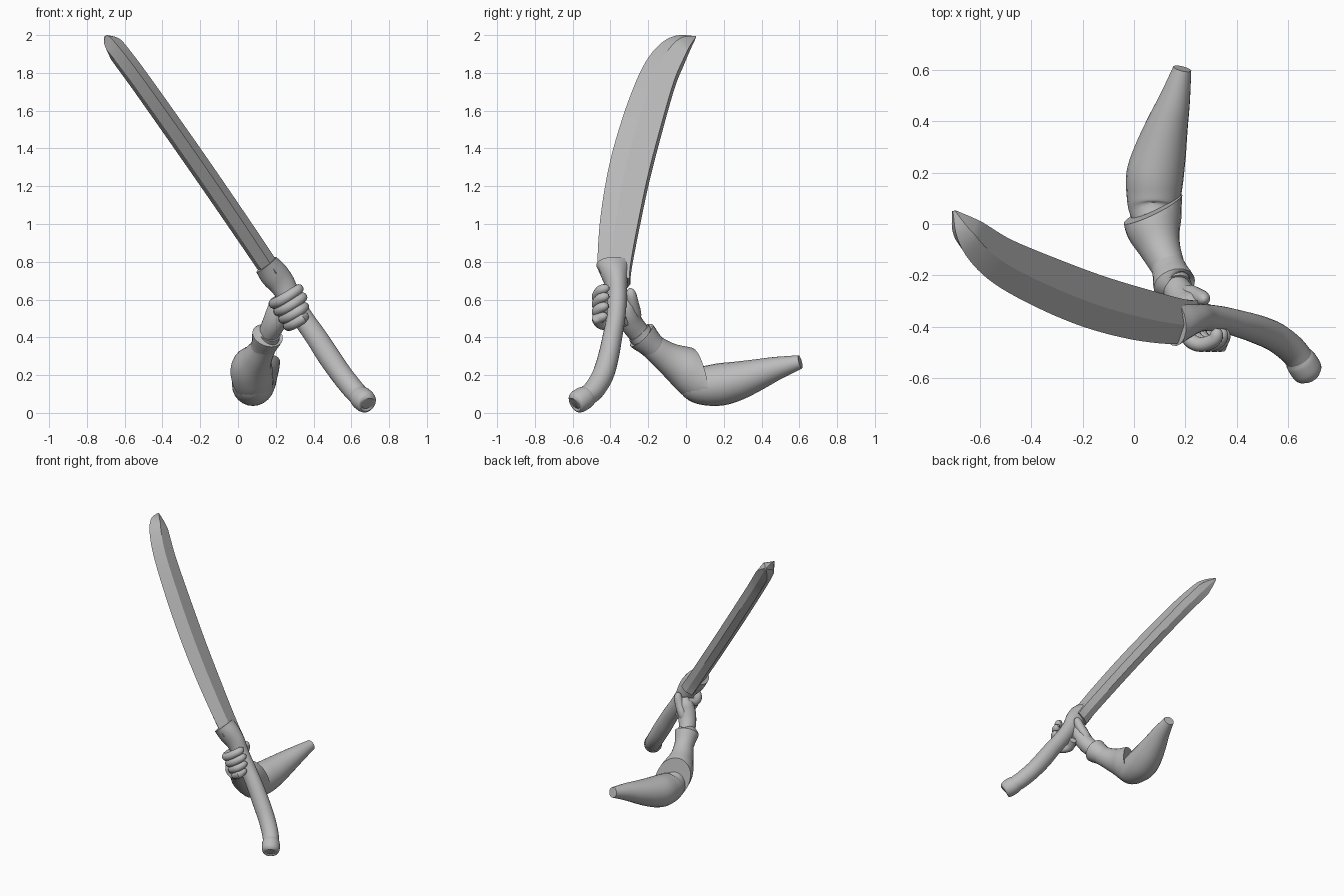
import bpy, bmesh, math
from mathutils import Vector

if "Cube" in bpy.data.objects:
    bpy.data.objects.remove(bpy.data.objects["Cube"])

grey = bpy.data.materials.new("plain_grey")
grey.use_nodes = True
grey.diffuse_color = (0.5, 0.5, 0.5, 1)
grey.node_tree.nodes["Principled BSDF"].inputs["Base Color"].default_value = (0.5, 0.5, 0.5, 1)

# Direction through the thickness of the sword
N = Vector((0.83, 0.15, 0.54)).normalized()


def on_sword(y, z, t=0.0):
    """Point on the sword plane, pushed t through its thickness."""
    return Vector((0.665 - 0.65 * z - 0.18 * (y + 0.36), y, z)) + N * t


def loft(name, rings, angle, trim=None):
    """Skin a list of equal rings, cap both ends, optionally cut off beyond a plane."""
    bm = bmesh.new()
    rows = [[bm.verts.new(p) for p in ring] for ring in rings]
    n = len(rows[0])
    for a, b in zip(rows, rows[1:]):
        for i in range(n):
            j = (i + 1) % n
            bm.faces.new((a[i], a[j], b[j], b[i]))
    bm.faces.new(rows[0][::-1])
    bm.faces.new(rows[-1])
    bmesh.ops.remove_doubles(bm, verts=bm.verts, dist=0.0002)
    if trim:
        cut = bmesh.ops.bisect_plane(bm, geom=bm.verts[:] + bm.edges[:] + bm.faces[:],
                                     plane_co=trim[0], plane_no=trim[1], clear_outer=True)
        bmesh.ops.edgeloop_fill(bm, edges=[e for e in cut["geom_cut"]
                                           if isinstance(e, bmesh.types.BMEdge)])
    bmesh.ops.recalc_face_normals(bm, faces=bm.faces)
    mesh = bpy.data.meshes.new(name)
    bm.to_mesh(mesh)
    bm.free()
    mesh.materials.append(grey)
    ob = bpy.data.objects.new(name, mesh)
    bpy.context.collection.objects.link(ob)
    bpy.ops.object.select_all(action='DESELECT')
    ob.select_set(True)
    bpy.context.view_layer.objects.active = ob
    bpy.ops.object.shade_smooth_by_angle(angle=math.radians(angle))


def smooth_path(rows, steps):
    """Catmull-Rom through rows of numbers."""
    rows = [Vector(r) for r in rows]
    ext = [2 * rows[0] - rows[1]] + rows + [2 * rows[-1] - rows[-2]]
    out = []
    for a, b, c, d in zip(ext, ext[1:], ext[2:], ext[3:]):
        for k in range(steps):
            t = k / steps
            out.append(0.5 * (2 * b + (c - a) * t + (2 * a - 5 * b + 4 * c - d) * t * t
                              + (3 * b - 3 * c + d - a) * t ** 3))
    return out + [rows[-1]]


def tube(name, stations, ref=(1, 0, 0), sides=24, steps=4, trim=None):
    """Oval tube; each station is x, y, z, radius along ref, radius across it."""
    full = [tuple(s) if len(s) == 5 else (*s, s[3]) for s in stations]
    path = smooth_path(full, steps)
    pos = [Vector(p[:3]) for p in path]
    rings = []
    for i, p in enumerate(path):
        tan = (pos[min(i + 1, len(pos) - 1)] - pos[max(i - 1, 0)]).normalized()
        r = Vector(ref)
        u = (r - tan * r.dot(tan)).normalized()
        v = tan.cross(u)
        rings.append([pos[i] + u * p[3] * math.cos(a) + v * p[4] * math.sin(a)
                      for a in (2 * math.pi * k / sides for k in range(sides))])
    loft(name, rings, 40, trim)


# Curved blade: front edge and back edge stations (y, z, y, z)
edges = [(-.455, .74, -.295, .68), (-.468, .82, -.288, .76), (-.45, 1.06, -.25, .96),
         (-.40, 1.34, -.195, 1.22), (-.32, 1.61, -.128, 1.48), (-.23, 1.83, -.06, 1.72),
         (-.14, 1.95, -.012, 1.84), (-.05, 1.998, .022, 1.92), (.05, 1.995, .052, 1.985)]
# Section: bevelled cutting edge, flat cheeks, narrow ridged spine
section = [(0, 0), (.38, 1), (.93, 1), (1, 0), (.93, -1), (.38, -1)]
rings = []
for fy, fz, by, bz in smooth_path(edges, 5):
    front, back = Vector((fy, fz)), Vector((by, bz))
    half = min(0.048, 0.32 * (front - back).length + 0.004)
    rings.append([on_sword(*front.lerp(back, f), t * half) for f, t in section])
loft("blade", rings, 15)

# Handle with flared collar, and blunt pommel
tube("handle", [(.15, -.382, .785, .066, .094), (.19, -.376, .735, .076, .075),
                (.235, -.368, .68, .07, .058), (.28, -.365, .6, .058, .052),
                (.345, -.372, .5, .056, .05), (.415, -.39, .4, .058, .052),
                (.48, -.41, .3, .06, .055), (.55, -.44, .2, .058, .057),
                (.61, -.485, .125, .057, .056), (.645, -.525, .088, .055, .054)], ref=N)
tube("pommel", [(.638, -.518, .094, .054), (.65, -.535, .082, .061),
                (.672, -.568, .062, .061, .062), (.685, -.587, .052, .052), (.687, -.59, .05, .03)], ref=N)

# Upper arm, and a bracer whose elbow end is cut on the slant
tube("upper_arm", [(.075, .0, .19, .07), (.075, .05, .155, .095), (.077, .11, .145, .106),
                   (.082, .19, .152, .112), (.102, .28, .172, .102), (.128, .38, .203, .083),
                   (.157, .48, .236, .062), (.188, .605, .27, .036)])
tube("bracer", [(.085, .22, .165, .112, .122), (.075, .1, .174, .112, .13),
                (.073, .0, .236, .111, .117), (.10, -.09, .288, .082, .086),
                (.13, -.16, .338, .067, .07), (.15, -.21, .38, .062, .066),
                (.165, -.25, .425, .062, .066)],
     trim=((.075, .06, .18), (-.45, 1, .15)))
tube("wrist_cuff", [(.132, -.165, .343, .066), (.145, -.2, .375, .073),
                    (.157, -.235, .41, .083), (.16, -.24, .415, .06)], steps=2)

# Palm behind the grip, with the thumb lying along it
tube("palm", [(.15, -.2, .37, .052), (.165, -.25, .425, .055, .058), (.19, -.288, .475, .062, .06),
              (.215, -.31, .53, .066, .058), (.232, -.318, .585, .056, .05),
              (.242, -.322, .625, .025, .025)], sides=20)
tube("thumb", [(.185, -.268, .46, .022), (.215, -.27, .52, .034), (.25, -.282, .58, .032),
               (.268, -.29, .622, .029), (.272, -.294, .648, .02), (.273, -.296, .66, .006)], sides=14)

# Four fingers curled around the front of the grip
for name, z, reach in (("index", .625, .062), ("middle", .585, .055), ("ring", .545, .035), ("little", .508, .005)):
    c = -.367
    curl = [(-.045, .055, .024), (-.085, .0, .028), (-.07, -.07, .029), (-.02, -.1, .029),
            (reach - .02, -.092, .027), (reach, -.068, .024), (reach + .008, -.05, .01)]
    tube(name + "_finger", [(*on_sword(c + dy, z, t), r) for t, dy, r in curl],
         ref=(-.56, 0, .83), sides=14)
